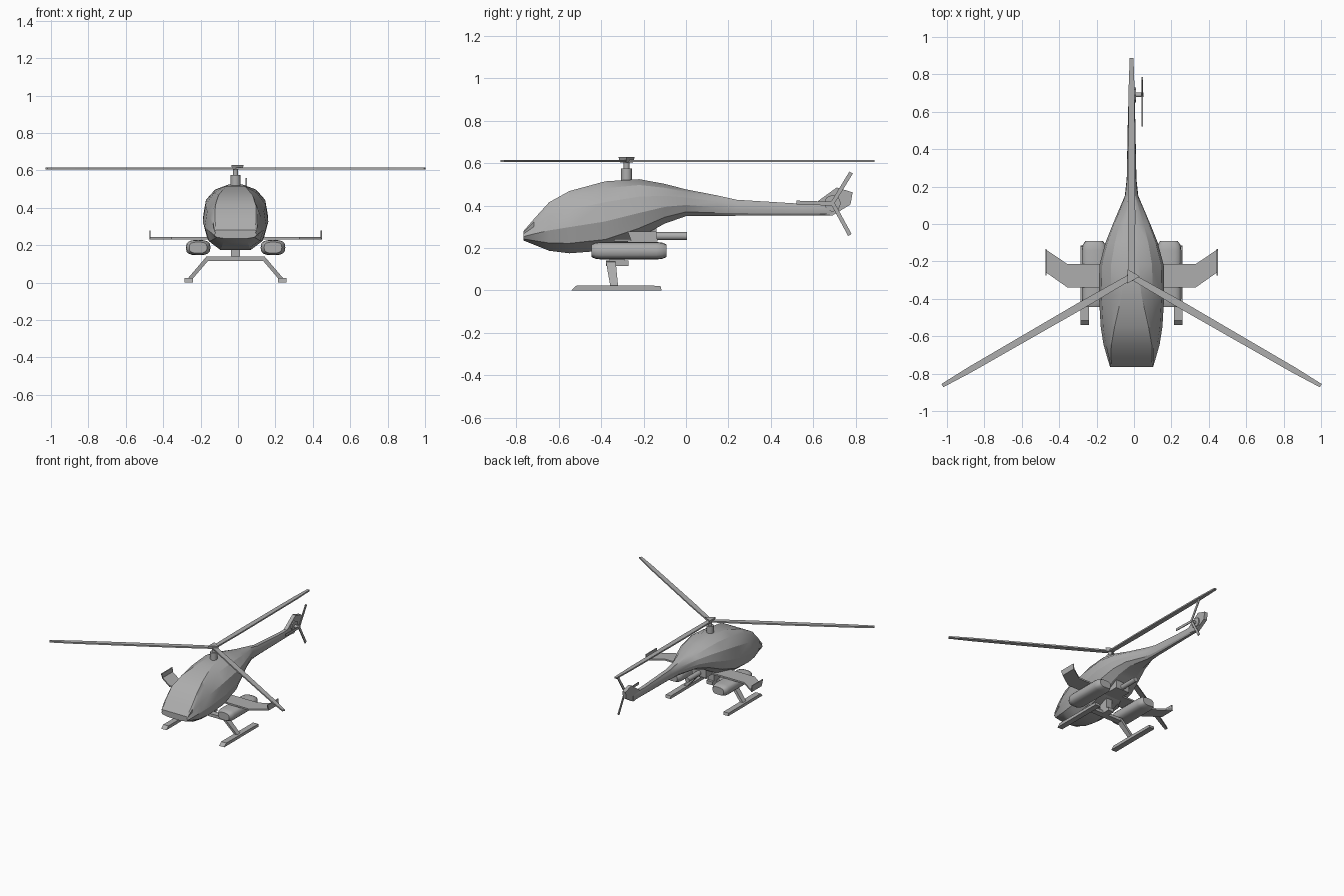
import bpy, bmesh, math
from mathutils import Matrix, Vector

if "Cube" in bpy.data.objects:
    bpy.data.objects.remove(bpy.data.objects["Cube"])

CX = -0.013                      # centre line of the airframe
HUB_Y = -0.28                    # main rotor axis
grey = bpy.data.materials.new("plain_grey")
grey.use_nodes = True
COL = (0.42, 0.42, 0.42, 1)
grey.diffuse_color = COL
grey.node_tree.nodes["Principled BSDF"].inputs["Base Color"].default_value = COL


def finish(name, bm, smooth=None):
    bmesh.ops.recalc_face_normals(bm, faces=bm.faces)
    me = bpy.data.meshes.new(name)
    bm.to_mesh(me)
    bm.free()
    ob = bpy.data.objects.new(name, me)
    bpy.context.collection.objects.link(ob)
    me.materials.append(grey)
    if smooth:
        bpy.ops.object.select_all(action='DESELECT')
        ob.select_set(True)
        bpy.context.view_layer.objects.active = ob
        bpy.ops.object.shade_smooth_by_angle(angle=math.radians(smooth))
    return ob


def loft(name, rings, smooth=None):
    """Skin a list of equal-length closed rings and cap both ends."""
    bm = bmesh.new()
    vs = [[bm.verts.new(p) for p in r] for r in rings]
    n = len(vs[0])
    for a, b in zip(vs, vs[1:]):
        for i in range(n):
            j = (i + 1) % n
            bm.faces.new((a[i], a[j], b[j], b[i]))
    bm.faces.new(vs[0])
    bm.faces.new(vs[-1])
    return finish(name, bm, smooth)


def prism(name, outline, place, lo, hi):
    """Extrude a 2D outline between two levels; place(u, v, level) gives the point."""
    return loft(name, [[place(u, v, t) for u, v in outline] for t in (lo, hi)])


def box(name, x, y, z):
    return prism(name, [(x[0], y[0]), (x[1], y[0]), (x[1], y[1]), (x[0], y[1])],
                 lambda u, v, t: (u, v, t), *z)


def rod(name, a, b, r, sides=12, smooth=40):
    a, b = Vector(a), Vector(b)
    rot = (b - a).to_track_quat('Z', 'Y')
    ring = [rot @ Vector((r * math.cos(i * math.tau / sides),
                          r * math.sin(i * math.tau / sides), 0)) for i in range(sides)]
    return loft(name, [[p + v for v in ring] for p in (a, b)], smooth)


# Fuselage and tail boom: y, half width, bottom, top, flatness of the roof
stations = [(-.765, .115, .235, .28, .9), (-.715, .13, .215, .338, .85),
            (-.645, .15, .187, .415, .72), (-.55, .165, .175, .468, .55),
            (-.38, .175, .188, .514, .3), (-.22, .172, .25, .524, .22),
            (-.1, .14, .315, .502, .25), (0, .10, .35, .476, .3),
            (.15, .036, .35, .447, .5), (.24, .026, .352, .427, .6),
            (.55, .02, .353, .408, .7), (.69, .016, .353, .41, .7)]
rings = []
for y, w, b, t, k in stations:
    half = [(.5, 0), (.87, .16), (1, .42), (max(.92, k), .7), (max(.64, k + .08), .9), (k, 1)]
    pts = [(w * u, b + (t - b) * v) for u, v in half]
    rings.append([(CX + x, y, z) for x, z in pts] + [(CX - x, y, z) for x, z in reversed(pts)])
loft("fuselage", rings, 22)

# Tail fin
prism("tail_fin", [(.60, .405), (.71, .485), (.785, .462), (.775, .405), (.69, .353), (.62, .36)],
      lambda u, v, t: (CX + t, u, v), -.014, .014)

# Main rotor: mast, triangular hub and three blades
rod("mast_base", (CX, HUB_Y, .5), (CX, HUB_Y, .575), .026)
rod("mast", (CX, HUB_Y, .57), (CX, HUB_Y, .61), .014)
bm = bmesh.new()
bmesh.ops.create_cone(bm, cap_ends=True, segments=3, radius1=.044, radius2=.036, depth=.025,
                      matrix=Matrix.Translation((CX, HUB_Y, .616)) @ Matrix.Rotation(math.pi / 2, 4, 'Z')
                      @ Matrix.Rotation(math.pi, 4, 'X'))
finish("rotor_hub", bm)
blade = [(.01, -.016), (.3, -.02), (1.0, -.016), (1.168, -.010),
         (1.168, .010), (1.0, .016), (.3, .02), (.01, .016)]
for i in range(3):
    a = math.pi / 2 + i * math.tau / 3
    c, s = math.cos(a), math.sin(a)
    prism(f"rotor_blade_{i + 1}", blade,
          lambda u, v, t: (CX + u * c - v * s, HUB_Y + u * s + v * c, t), .604, .615)

# Tail rotor on the left of the fin
TY, TZ = .69, .41
rod("tail_rotor_shaft", (CX, TY, TZ), (.05, TY, TZ), .012)
rod("tail_gearbox", (CX, TY, TZ), (.01, TY, TZ), .04, 8)
for i in range(3):
    a = math.pi + i * math.tau / 3
    c, s = math.cos(a), math.sin(a)
    prism(f"tail_blade_{i + 1}", [(0, -.008), (.17, -.013), (.17, .006), (0, .01)],
          lambda u, v, t: (t, TY + u * c - v * s, TZ + u * s + v * c), .041, .047)

# Stub wings, winglets, pods and skids on both sides
for side, d in (("left", 1), ("right", -1)):
    flat = lambda u, v, t: (CX + d * u, v, t)
    prism(f"{side}_wing", [(.02, -.34), (.342, -.34), (.46, -.257), (.46, -.135),
                           (.342, -.215), (.02, -.215)], flat, .231, .243)
    prism(f"{side}_winglet", [(-.257, .231), (-.135, .231), (-.14, .278), (-.275, .278)],
          lambda u, v, t: (CX + d * t, u, v), .454, .461)

    # Pod: flattened rounded section with tapered ends
    pod = []
    for y, k in ((-.445, .72), (-.425, .93), (-.40, 1), (-.14, 1), (-.112, .93), (-.092, .72)):
        ring = []
        for i in range(16):
            a = i * math.tau / 16
            cu, su = math.cos(a), math.sin(a)
            ring.append((CX + d * .2 + .066 * k * math.copysign(abs(cu) ** .7, cu), y,
                         .187 + .041 * k * math.copysign(abs(su) ** .7, su)))
        pod.append(ring)
    loft(f"{side}_pod", pod, 35)

    prism(f"{side}_skid", [(-.54, 0), (-.115, 0), (-.12, .022), (-.515, .024)],
          lambda u, v, t: (CX + d * t, u, v), .228, .272)
    leg = [[(CX + d * x, y, z) for x, y, z in
            ((u - .014, f, h), (u - .014, f + w, h), (u + .014, f + w, h), (u + .014, f, h))]
           for u, f, w, h in ((.145, -.377, .046, .135), (.25, -.355, .036, .012))]
    loft(f"{side}_leg", leg)

# Landing gear crossbar and mount, and the tube under the rear of the body
box("skid_crossbar", (CX - .157, CX + .157), (-.377, -.331), (.116, .139))
box("gear_plate", (CX - .025, CX + .025), (-.377, -.27), (.116, .142))
box("gear_mount", (CX - .025, CX + .025), (-.36, -.29), (.135, .26))
box("rear_fairing", (CX - .06, CX + .06), (-.27, -.14), (.231, .31))
rod("rear_tube", (CX, -.2, .256), (CX, .005, .256), .019)
